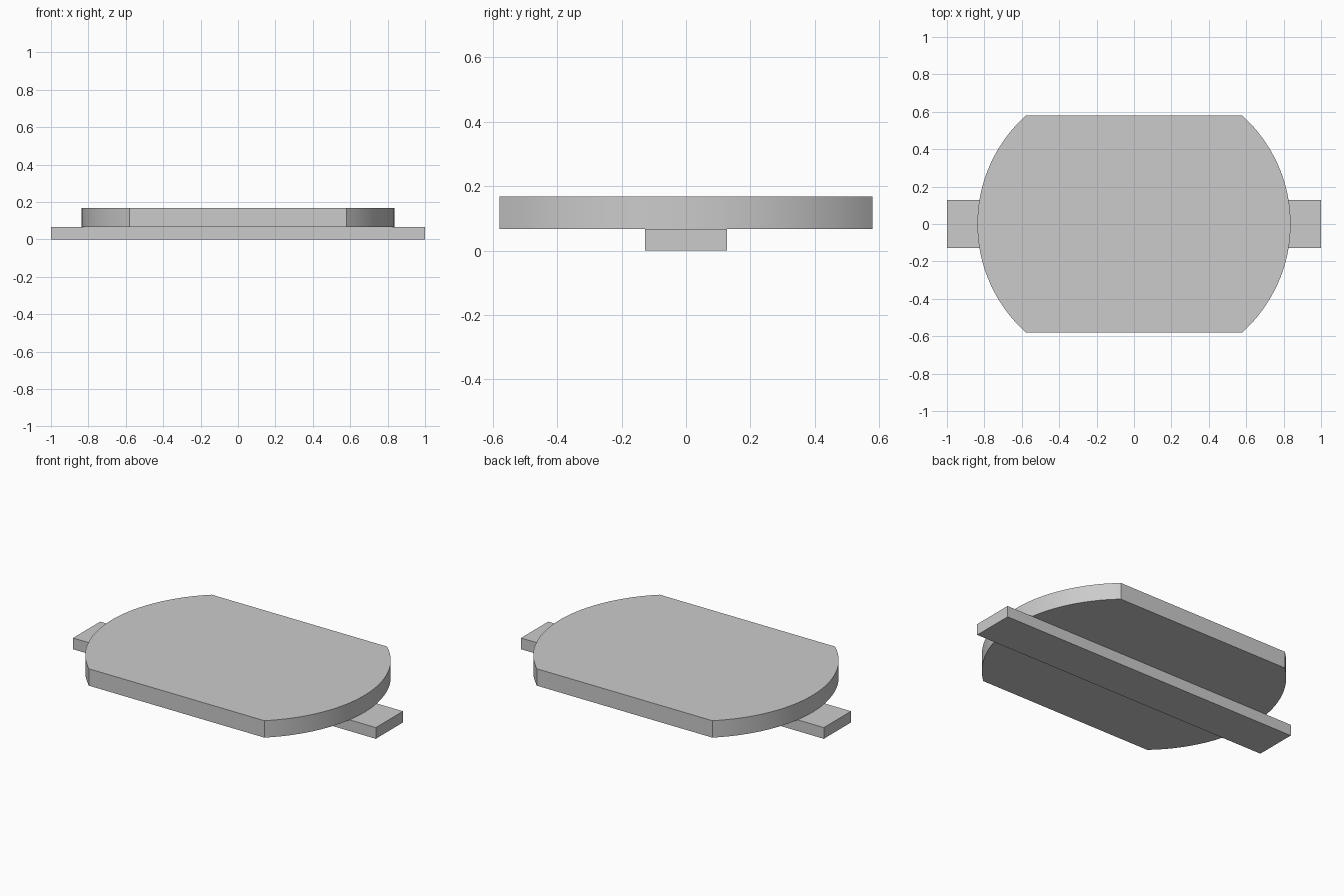
import bpy
import bmesh
import math

old = bpy.data.objects.get("Cube")
if old:
    bpy.data.objects.remove(old, do_unlink=True)

# Single plain grey
grey = bpy.data.materials.new("plain grey")
grey.use_nodes = True
colour = (0.6, 0.6, 0.6, 1)
grey.diffuse_color = colour
grey.node_tree.nodes["Principled BSDF"].inputs["Base Color"].default_value = colour


def extruded(name, outline, bottom, top):
    """Solid prism from a counter-clockwise outline."""
    bm = bmesh.new()
    base = bm.faces.new([bm.verts.new((x, y, bottom)) for x, y in outline])
    result = bmesh.ops.extrude_face_region(bm, geom=[base], use_keep_orig=True)
    for item in result["geom"]:
        if isinstance(item, bmesh.types.BMVert):
            item.co.z = top
    bmesh.ops.recalc_face_normals(bm, faces=bm.faces[:])
    mesh = bpy.data.meshes.new(name)
    bm.to_mesh(mesh)
    bm.free()
    mesh.materials.append(grey)
    obj = bpy.data.objects.new(name, mesh)
    bpy.context.collection.objects.link(obj)
    return obj


SEAM = 0.067

# Long flat bar underneath
bar_x, bar_y = 1.0, 0.128
extruded("base_bar", [(-bar_x, -bar_y), (bar_x, -bar_y),
                      (bar_x, bar_y), (-bar_x, bar_y)], 0, SEAM)

# Plate with straight front and back and bowed ends
corner, end = 0.579, 0.837
bulge = end - corner
radius = (corner ** 2 + bulge ** 2) / (2 * bulge)
centre = end - radius
half_angle = math.asin(corner / radius)
steps = 48
arc = []
for i in range(steps + 1):
    a = half_angle * (2 * i / steps - 1)
    arc.append((centre + radius * math.cos(a), radius * math.sin(a)))
plate = extruded("top_plate", arc + [(-x, -y) for x, y in arc], SEAM, 0.168)

# Smooth the bowed ends, keep the rims and corners sharp
bpy.ops.object.select_all(action='DESELECT')
plate.select_set(True)
bpy.context.view_layer.objects.active = plate
bpy.ops.object.shade_smooth_by_angle(angle=math.radians(30))
